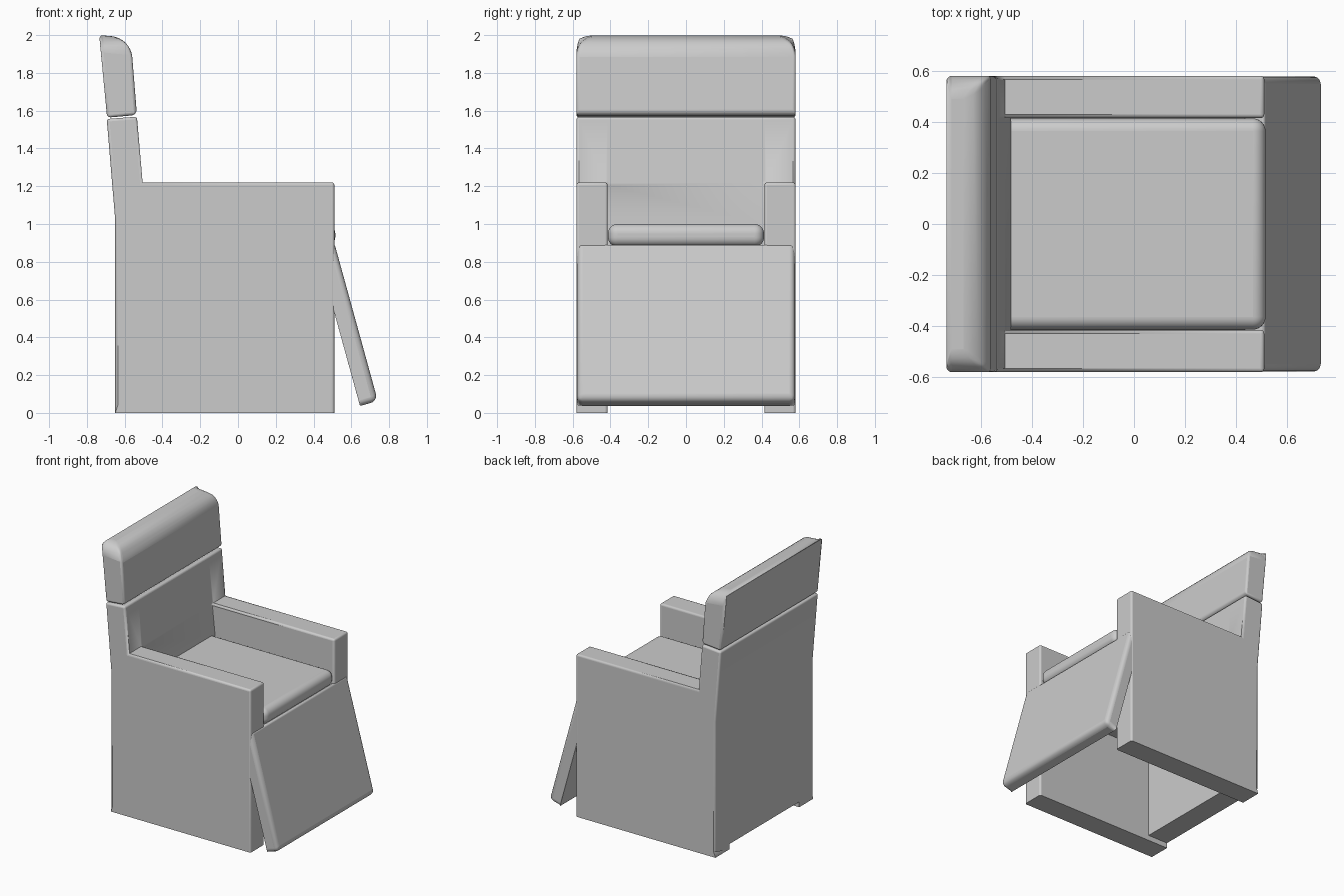
import bpy, bmesh, math

if "Cube" in bpy.data.objects:
    bpy.data.objects.remove(bpy.data.objects["Cube"])

MAX_R = 0.1  # bevel width for an edge of weight 1


def finish(name, bm, segments):
    """Turn the bmesh into an object with a weighted bevel and smooth shading."""
    mesh = bpy.data.meshes.new(name)
    bm.to_mesh(mesh)
    bm.free()
    obj = bpy.data.objects.new(name, mesh)
    bpy.context.collection.objects.link(obj)
    mod = obj.modifiers.new("rounding", 'BEVEL')
    mod.limit_method = 'WEIGHT'
    mod.offset_type = 'OFFSET'
    mod.width = MAX_R
    mod.segments = segments
    bpy.ops.object.select_all(action='DESELECT')
    obj.select_set(True)
    bpy.context.view_layer.objects.active = obj
    bpy.ops.object.shade_smooth_by_angle(angle=math.radians(35))
    return obj


def prism(name, pts, half_y, corner_r, side_r, segments=6):
    """Extrude an xz profile across y; radii per corner and per side segment."""
    bm = bmesh.new()
    w = bm.edges.layers.float.new("bevel_weight_edge")
    n = len(pts)
    a = [bm.verts.new((x, -half_y, z)) for x, z in pts]
    b = [bm.verts.new((x, half_y, z)) for x, z in pts]
    bm.faces.new(a)
    bm.faces.new(b[::-1])
    for i in range(n):
        j = (i + 1) % n
        bm.faces.new((a[j], a[i], b[i], b[j]))
        bm.edges.get((a[i], b[i]))[w] = corner_r[i] / MAX_R
        for s in (a, b):
            bm.edges.get((s[i], s[j]))[w] = side_r[i] / MAX_R
    bmesh.ops.recalc_face_normals(bm, faces=bm.faces)
    return finish(name, bm, segments)


def rect(x0, x1, z0, z1):
    return [(x0, z0), (x1, z0), (x1, z1), (x0, z1)]


# Body: arm panels and leaning back in one shell, open underneath
P = {'A': (-0.65, 0), 'B': (0.51, 0), 'C': (0.51, 1.22), 'D': (-0.505, 1.22),
     'E': (-0.535, 1.568), 'F': (-0.695, 1.556), 'G': (-0.65, 1.02),
     'J': (-0.65, 0.04), 'H': (-0.482, 0.04), 'I': (-0.482, 1.0)}
OUT, IN = 0.58, 0.415
bm = bmesh.new()
w = bm.edges.layers.float.new("bevel_weight_edge")
cache = {}


def vert(k, y):
    if (k, y) not in cache:
        cache[k, y] = bm.verts.new((P[k][0], y, P[k][1]))
    return cache[k, y]


def strip(loop, y0, y1):
    for p, q in zip(loop, loop[1:] + loop[0]):
        bm.faces.new((vert(p, y0), vert(q, y0), vert(q, y1), vert(p, y1)))


strip('ABCDEFGJ', -OUT, -IN)
strip('JHIDEFG', -IN, IN)
strip('ABCDEFGJ', IN, OUT)
for s in (-1, 1):
    bm.faces.new([vert(k, s * OUT) for k in 'ABCDEFGJ'])
    bm.faces.new([vert(k, s * IN) for k in 'ABCDIHJ'])
bmesh.ops.recalc_face_normals(bm, faces=bm.faces)
for e in bm.edges:
    low = max(v.co.z for v in e.verts) < 0.05
    if not low and e.is_convex and e.calc_face_angle(0) > 0.6:
        e[w] = 0.014 / MAX_R
finish("chair_body", bm, 4)

# Headrest with a large rounding at the top front
prism("headrest", [(-0.693, 1.563), (-0.535, 1.577), (-0.568, 1.985), (-0.735, 2.0)],
      0.58, [0.02, 0.03, 0.1, 0.02], [0.015, 0.015, 0.09, 0.015], 8)

# Seat cushion and the base under it
prism("seat_cushion", rect(-0.53, 0.515, 0.88, 1.0), 0.413, [0.05] * 4, [0.05] * 4, 8)
prism("seat_base", rect(-0.49, 0.508, 0.72, 0.89), 0.414, [0, 0, 0.02, 0], [0, 0.02, 0.02, 0], 4)

# Hanging leg rest, tilted 15 degrees
t = math.radians(15.4)
d, n = (math.sin(t), -math.cos(t)), (-math.cos(t), -math.sin(t))
top, length, thick = (0.512, 0.892), 0.86, 0.098
outer = (top[0] + d[0] * length, top[1] + d[1] * length)
pts = [top, outer] + [(p[0] + n[0] * thick, p[1] + n[1] * thick) for p in (outer, top)]
prism("leg_rest", pts, 0.577, [0.012, 0.04, 0.004, 0.004], [0.03, 0.03, 0.004, 0.02])
